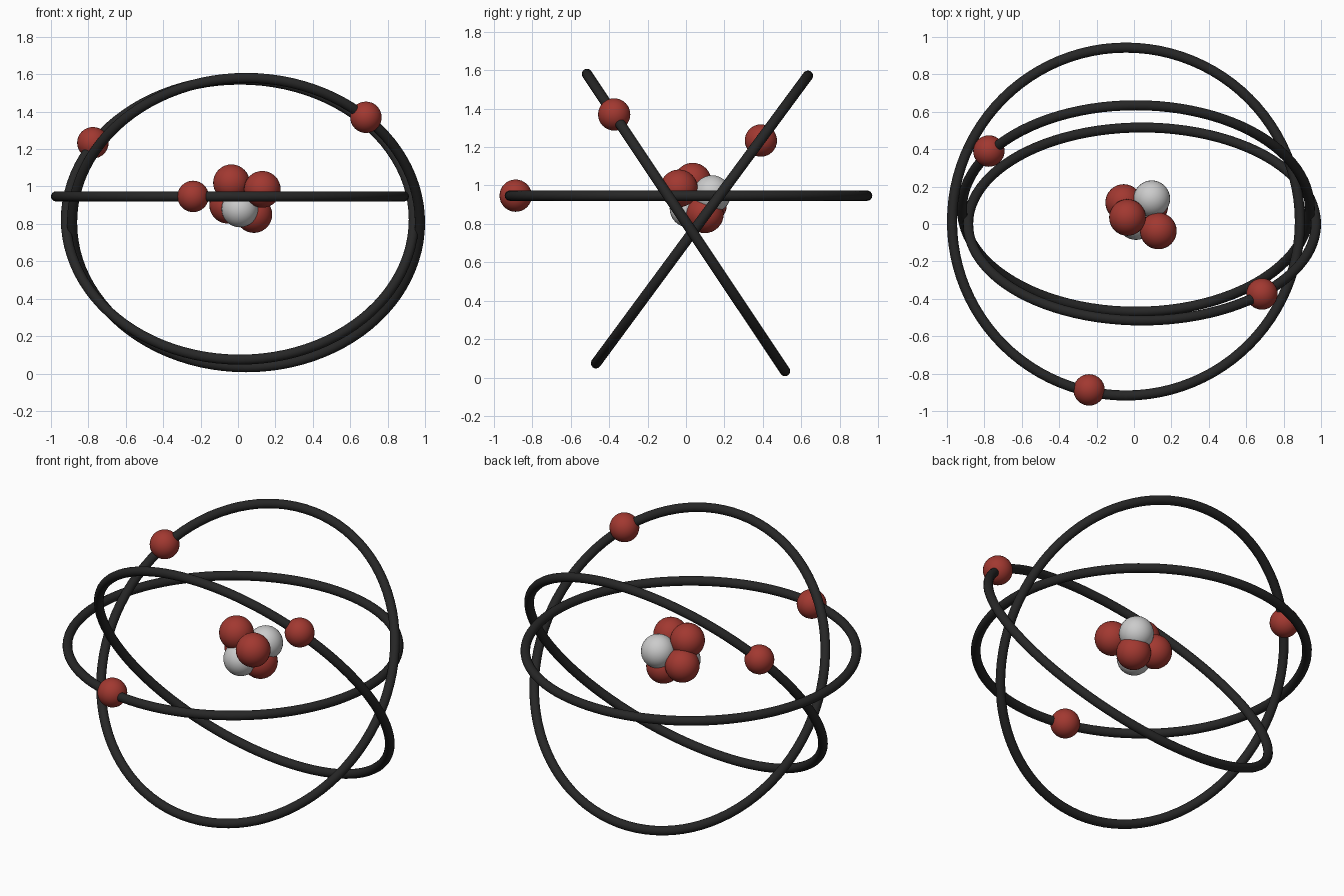
import bpy
from math import radians

if "Cube" in bpy.data.objects:
    bpy.data.objects.remove(bpy.data.objects["Cube"])


def material(name, color):
    m = bpy.data.materials.new(name)
    m.diffuse_color = color
    m.use_nodes = True
    m.node_tree.nodes["Principled BSDF"].inputs["Base Color"].default_value = m.diffuse_color
    return m


RED = material("red", (0.36, 0.04, 0.03, 1))
BLACK = material("black", (0.02, 0.02, 0.02, 1))


def finish(name, mat):
    ob = bpy.context.object
    ob.name = name
    if mat:
        ob.data.materials.append(mat)
    bpy.ops.object.shade_smooth()


def ball(name, loc, r, mat=None):
    bpy.ops.mesh.primitive_uv_sphere_add(segments=32, ring_count=16, radius=r, location=loc)
    finish(name, mat)


# Orbit rings: centre, tilt about x, and the electron riding on each
orbits = [
    ((-0.043, 0.013, 0.947), 0, (-0.24, -0.887, 0.947)),
    ((0.043, 0.0, 0.807), -56.3, (0.684, -0.374, 1.37)),
    ((0.010, 0.083, 0.823), 53.6, (-0.776, 0.39, 1.234)),
]
for i, (centre, tilt, electron) in enumerate(orbits, 1):
    bpy.ops.mesh.primitive_torus_add(
        location=centre, rotation=(radians(tilt), 0, 0),
        major_radius=0.930, minor_radius=0.027,
        major_segments=96, minor_segments=16)
    finish(f"orbit_ring_{i}", BLACK)
    ball(f"electron_{i}", electron, 0.084, RED)

# Nucleus: red protons and grey neutrons
protons = [(-0.035, 0.035, 1.02), (0.13, -0.037, 0.985),
           (0.085, 0.098, 0.85), (-0.055, 0.115, 0.90)]
neutrons = [(0.01, 0.013, 0.88), (0.095, 0.135, 0.955)]
for i, p in enumerate(protons, 1):
    ball(f"proton_{i}", p, 0.098, RED)
for i, p in enumerate(neutrons, 1):
    ball(f"neutron_{i}", p, 0.098)
